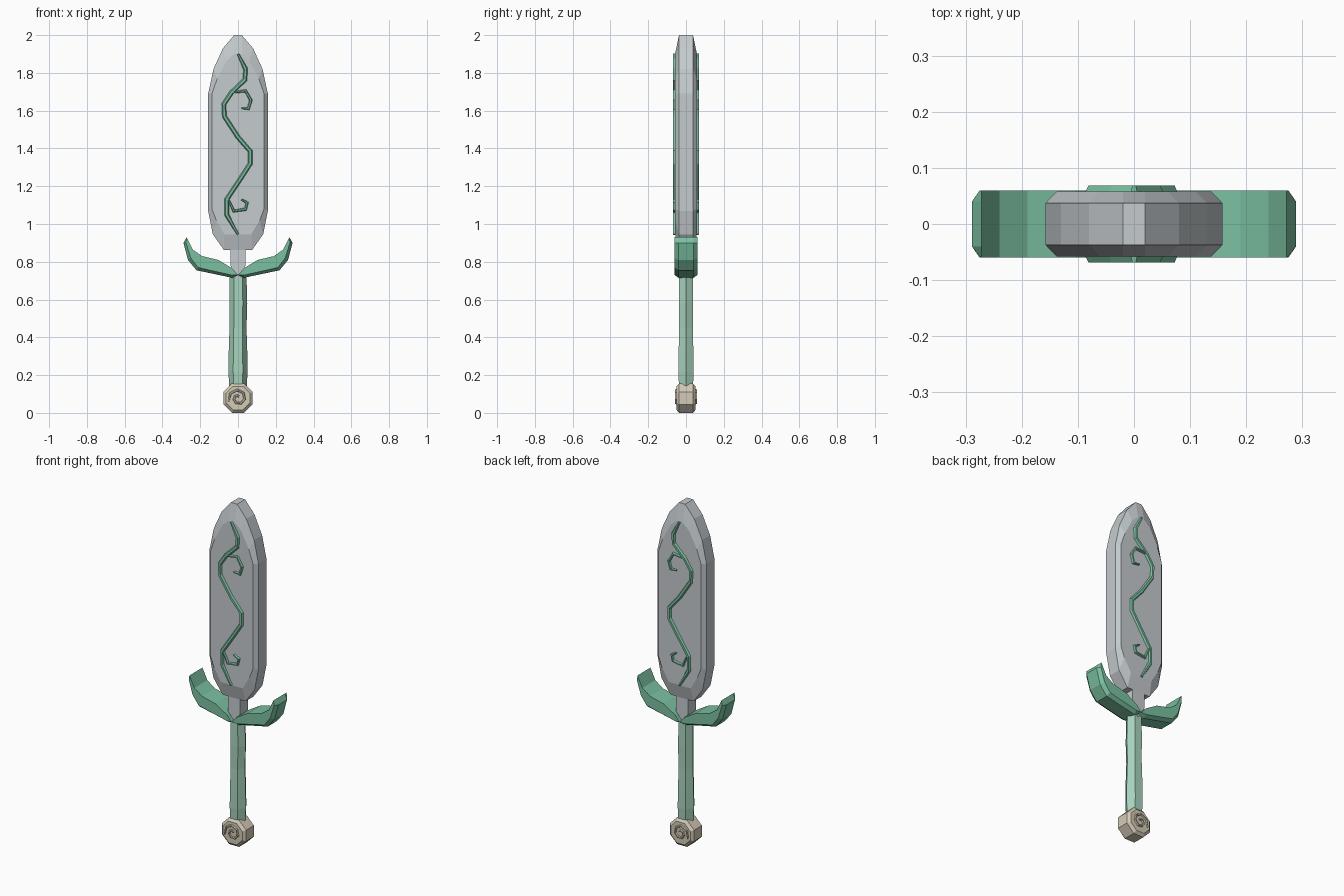
import bpy, bmesh, math
from mathutils import Vector

if "Cube" in bpy.data.objects:
    bpy.data.objects.remove(bpy.data.objects["Cube"])


def material(name, rgb):
    m = bpy.data.materials.new(name)
    lin = [((c / 255 + 0.055) / 1.055) ** 2.4 for c in rgb]
    m.diffuse_color = (*lin, 1)
    m.use_nodes = True
    m.node_tree.nodes["Principled BSDF"].inputs["Base Color"].default_value = m.diffuse_color
    return m


STEEL = material("pale steel", (197, 203, 206))
GREEN = material("leaf green", (122, 192, 160))
GRIP = material("light green", (168, 212, 190))
BEIGE = material("warm beige", (212, 203, 183))


def loft(name, rings, mat):
    """Skin a list of equal-length point rings and cap both ends."""
    bm = bmesh.new()
    vs = [[bm.verts.new(p) for p in r] for r in rings]
    n = len(vs[0])
    for a, b in zip(vs, vs[1:]):
        for i in range(n):
            bm.faces.new((a[i], a[(i + 1) % n], b[(i + 1) % n], b[i]))
    bm.faces.new(vs[0])
    bm.faces.new(vs[-1])
    bmesh.ops.recalc_face_normals(bm, faces=bm.faces)
    me = bpy.data.meshes.new(name)
    bm.to_mesh(me)
    bm.free()
    me.materials.append(mat)
    ob = bpy.data.objects.new(name, me)
    bpy.context.collection.objects.link(ob)
    return ob


def slab(name, outer, inner, y_mid, y_face, mat):
    """Thick plate whose front and back faces are chamfered to an inner outline."""
    return loft(name, [[(x, y, z) for x, z in o] for y, o in
                       ((-y_face, inner), (-y_mid, outer), (y_mid, outer), (y_face, inner))], mat)


def both(half):
    return half + [(-x, z) for x, z in reversed(half)]


def vine(name, path, half_width, y_base, y_top, mat, ends=(0.5, 0.5)):
    """Raised strip with a trapezoid section following an x-z path."""
    pts = [Vector(p) for p in path]
    rings = []
    for i, p in enumerate(pts):
        d = (pts[min(i + 1, len(pts) - 1)] - pts[max(i - 1, 0)]).normalized()
        side = Vector((-d.y, d.x))
        w = half_width * (ends[0] if i == 0 else ends[1] if i == len(pts) - 1 else 1)
        rings.append([(p.x + side.x * w * k, y, p.y + side.y * w * k)
                      for k, y in ((-1, y_base), (-0.45, y_top), (0.45, y_top), (1, y_base))])
    return loft(name, rings, mat)


# Blade with chamfered rim
blade_outer = both([(0.02, 2.0), (0.08, 1.93), (0.13, 1.82), (0.158, 1.69),
                    (0.158, 1.07), (0.133, 0.945), (0.075, 0.863)])
blade_inner = both([(0.02, 1.90), (0.06, 1.865), (0.11, 1.77), (0.138, 1.69),
                    (0.138, 1.08), (0.115, 1.02), (0.07, 0.945)])
slab("blade", blade_outer, blade_inner, 0.037, 0.058, STEEL)

# Tang joining the blade to the guard
tang = both([(0.04, 0.88), (0.04, 0.78), (0.008, 0.715)])
slab("blade_tang", tang, tang, 0.03, 0.037, STEEL)

# Vine inlay on both faces
stem = [(0, 1.90), (0.04, 1.82), (0.037, 1.765), (-0.035, 1.695), (-0.075, 1.635),
        (-0.072, 1.57), (0.0, 1.46), (0.065, 1.385), (0.065, 1.32), (0.01, 1.235),
        (-0.06, 1.13), (-0.06, 1.05), (0, 0.945)]
upper_curl = [(-0.035, 1.695), (0.04, 1.705), (0.068, 1.655), (0.055, 1.61), (0.018, 1.613)]
lower_curl = [(-0.055, 1.14), (-0.022, 1.068), (0.04, 1.078), (0.048, 1.112), (0.018, 1.13)]
for label, s in (("front", -1), ("back", 1)):
    for part, path, w in (("vine_stem", stem, 0.014), ("vine_upper_curl", upper_curl, 0.010),
                          ("vine_lower_curl", lower_curl, 0.010)):
        vine(f"{part}_{label}", path, w, s * 0.054, s * 0.069, GREEN)

# Leaf-shaped guard, chamfered along the lower and outer edges
leaf_outer = [(0.0, 0.73), (0.03, 0.765), (0.105, 0.81), (0.19, 0.83), (0.24, 0.865),
              (0.272, 0.93), (0.289, 0.90), (0.265, 0.81), (0.22, 0.755),
              (0.125, 0.735), (0.03, 0.715)]
leaf_inner = leaf_outer[:6] + [(0.275, 0.90), (0.25, 0.82), (0.212, 0.77),
                               (0.125, 0.75), (0.035, 0.73)]
for label, s in (("right", 1), ("left", -1)):
    slab(f"guard_leaf_{label}", [(s * x, z) for x, z in leaf_outer],
         [(s * x, z) for x, z in leaf_inner], 0.04, 0.06, GREEN)

# Six-sided grip with a gentle swell
grip = []
for z, r, dx in ((0.13, 0.046, 0), (0.22, 0.051, 0), (0.33, 0.049, 0),
                 (0.45, 0.045, 0), (0.58, 0.047, 0.002), (0.725, 0.045, 0)):
    grip.append([(dx + r * math.cos(a * math.pi / 3), 0.92 * r * math.sin(a * math.pi / 3), z)
                 for a in range(6)])
loft("grip", grip, GRIP)


# Octagonal pommel disc with a raised spiral on each side
def octagon(r):
    return [(r * math.cos(math.radians(22.5 + 45 * i)),
             0.078 + r * math.sin(math.radians(22.5 + 45 * i))) for i in range(8)]


slab("pommel", octagon(0.0844), octagon(0.068), 0.036, 0.05, BEIGE)
spiral = []
for i in range(11):
    a, r = math.radians(200 - 52 * i), 0.052 - 0.0042 * i
    spiral.append((r * math.cos(a), 0.078 + r * math.sin(a)))
for label, s in (("front", -1), ("back", 1)):
    vine(f"pommel_spiral_{label}", spiral, 0.008, s * 0.047, s * 0.057, BEIGE)
